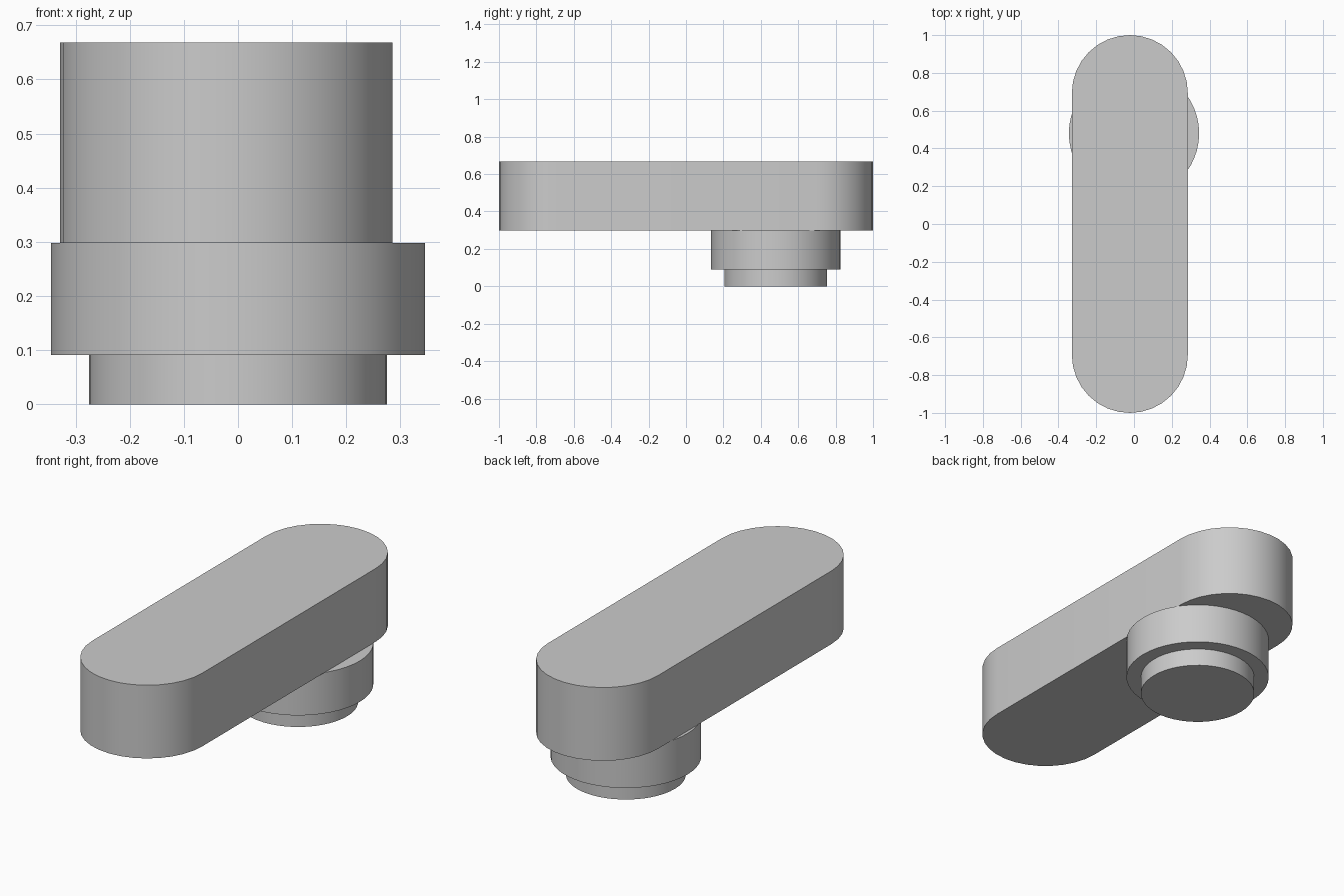
import bpy
import bmesh
from math import pi, sin, cos, radians

cube = bpy.data.objects.get("Cube")
if cube:
    bpy.data.objects.remove(cube, do_unlink=True)

grey = bpy.data.materials.new("plain grey")
grey.use_nodes = True
grey.diffuse_color = (0.6, 0.6, 0.6, 1)
grey.node_tree.nodes["Principled BSDF"].inputs["Base Color"].default_value = (0.6, 0.6, 0.6, 1)


def arc(x, y, radius, start, sweep, steps):
    """Points along a circular arc, both ends included."""
    angles = [start + sweep * i / steps for i in range(steps + 1)]
    return [(x + radius * cos(a), y + radius * sin(a)) for a in angles]


def extrude_outline(name, outline, bottom, top):
    """Closed prism with smooth sides and sharp rims."""
    bm = bmesh.new()
    base = bm.faces.new([bm.verts.new((x, y, bottom)) for x, y in outline])
    raised = bmesh.ops.extrude_face_region(bm, geom=[base], use_keep_orig=True)
    verts = [v for v in raised["geom"] if isinstance(v, bmesh.types.BMVert)]
    bmesh.ops.translate(bm, verts=verts, vec=(0, 0, top - bottom))
    bmesh.ops.recalc_face_normals(bm, faces=bm.faces)
    mesh = bpy.data.meshes.new(name)
    bm.to_mesh(mesh)
    bm.free()
    mesh.materials.append(grey)
    obj = bpy.data.objects.new(name, mesh)
    bpy.context.collection.objects.link(obj)
    bpy.ops.object.select_all(action="DESELECT")
    obj.select_set(True)
    bpy.context.view_layer.objects.active = obj
    bpy.ops.object.shade_smooth_by_angle(angle=radians(30))
    return obj


# Long bar with half-round ends
bar_x, bar_r = -0.022, 0.307
end_y = 1 - bar_r
bar = arc(bar_x, end_y, bar_r, 0, pi, 16) + arc(bar_x, -end_y, bar_r, pi, pi, 16)
extrude_outline("bar", bar, 0.298, 0.668)

# Stepped round hub under the rear of the bar
hub_y = 0.48
for name, radius, bottom, top in (("hub_collar", 0.345, 0.091, 0.298),
                                  ("hub_foot", 0.275, 0, 0.091)):
    circle = arc(0, hub_y, radius, 0, 2 * pi, 48)[:-1]
    extrude_outline(name, circle, bottom, top)
